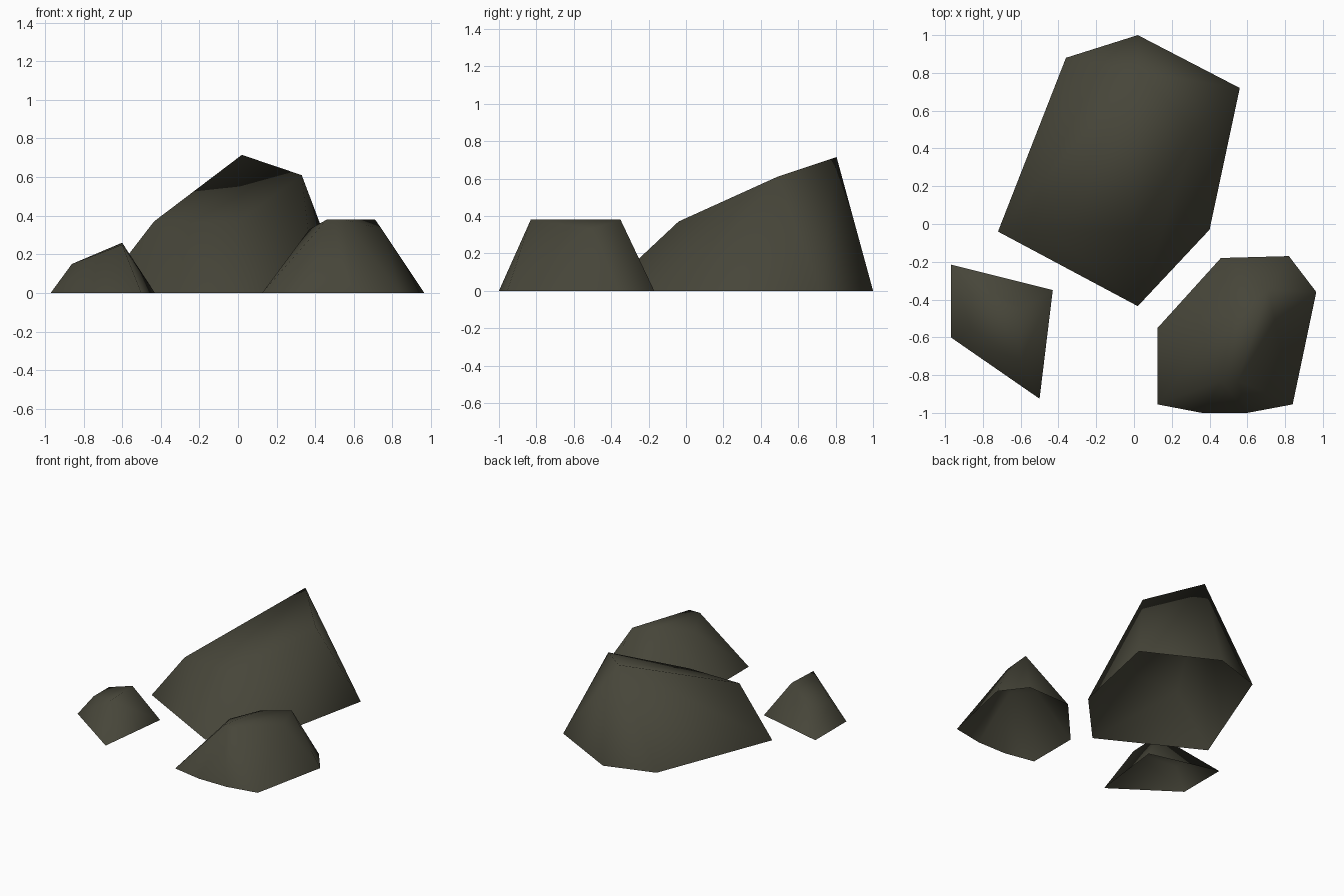
import bpy
import bmesh

cube = bpy.data.objects.get("Cube")
if cube:
    bpy.data.objects.remove(cube, do_unlink=True)

# One dark olive stone colour for every rock
stone = bpy.data.materials.new("dark_olive_stone")
stone.use_nodes = True
colour = (0.062, 0.06, 0.041, 1.0)
stone.diffuse_color = colour
bsdf = next(n for n in stone.node_tree.nodes if n.type == "BSDF_PRINCIPLED")
bsdf.inputs["Base Color"].default_value = colour
bsdf.inputs["Roughness"].default_value = 0.9


def make_rock(name, footprint, crown, turned_edge=None):
    """Wrap a shell, open underneath, around a ground outline and upper corners.

    turned_edge: two crown corners whose joining edge is turned the other way.
    """
    bm = bmesh.new()
    for x, y in footprint:
        bm.verts.new((x, y, 0))
    tops = [bm.verts.new(corner) for corner in crown]
    bmesh.ops.convex_hull(bm, input=bm.verts[:])
    bmesh.ops.recalc_face_normals(bm, faces=bm.faces[:])
    # Open the underside so the sides shade smoothly down to the ground
    under = [f for f in bm.faces if all(v.co.z < 0.001 for v in f.verts)]
    bmesh.ops.delete(bm, geom=under, context="FACES")
    if turned_edge:
        edge = bm.edges.get([tops[i] for i in turned_edge])
        if edge:
            bmesh.ops.rotate_edges(bm, edges=[edge], use_ccw=True)
    for face in bm.faces:
        face.smooth = True
    mesh = bpy.data.meshes.new(name)
    bm.to_mesh(mesh)
    bm.free()
    mesh.materials.append(stone)
    rock = bpy.data.objects.new(name, mesh)
    bpy.context.collection.objects.link(rock)


# Tall slanted boulder at the back
make_rock(
    "large_rock",
    [(-0.72, -0.04), (0.02, -0.435), (0.4, -0.03), (0.56, 0.72), (0.02, 1), (-0.36, 0.88)],
    [(-0.435, -0.04, 0.37), (0, -0.04, 0.37), (0.33, 0.49, 0.61), (0.02, 0.805, 0.715)],
    turned_edge=(0, 2),
)

# Flat-topped boulder at the front
make_rock(
    "medium_rock",
    [(0.125, -0.55), (0.46, -0.18), (0.82, -0.17), (0.965, -0.36),
     (0.84, -0.955), (0.6, -1), (0.36, -1), (0.125, -0.955)],
    [(0.71, -0.35, 0.38), (0.53, -0.48, 0.38), (0.46, -0.83, 0.38),
     (0.55, -0.83, 0.38), (0.37, -0.63, 0.33), (0.745, -0.51, 0.33)],
)

# Small wedge-shaped stone
make_rock(
    "small_rock",
    [(-0.97, -0.215), (-0.43, -0.35), (-0.5, -0.925), (-0.97, -0.6)],
    [(-0.6, -0.45, 0.26), (-0.6, -0.72, 0.25), (-0.86, -0.56, 0.15), (-0.86, -0.37, 0.15)],
)
